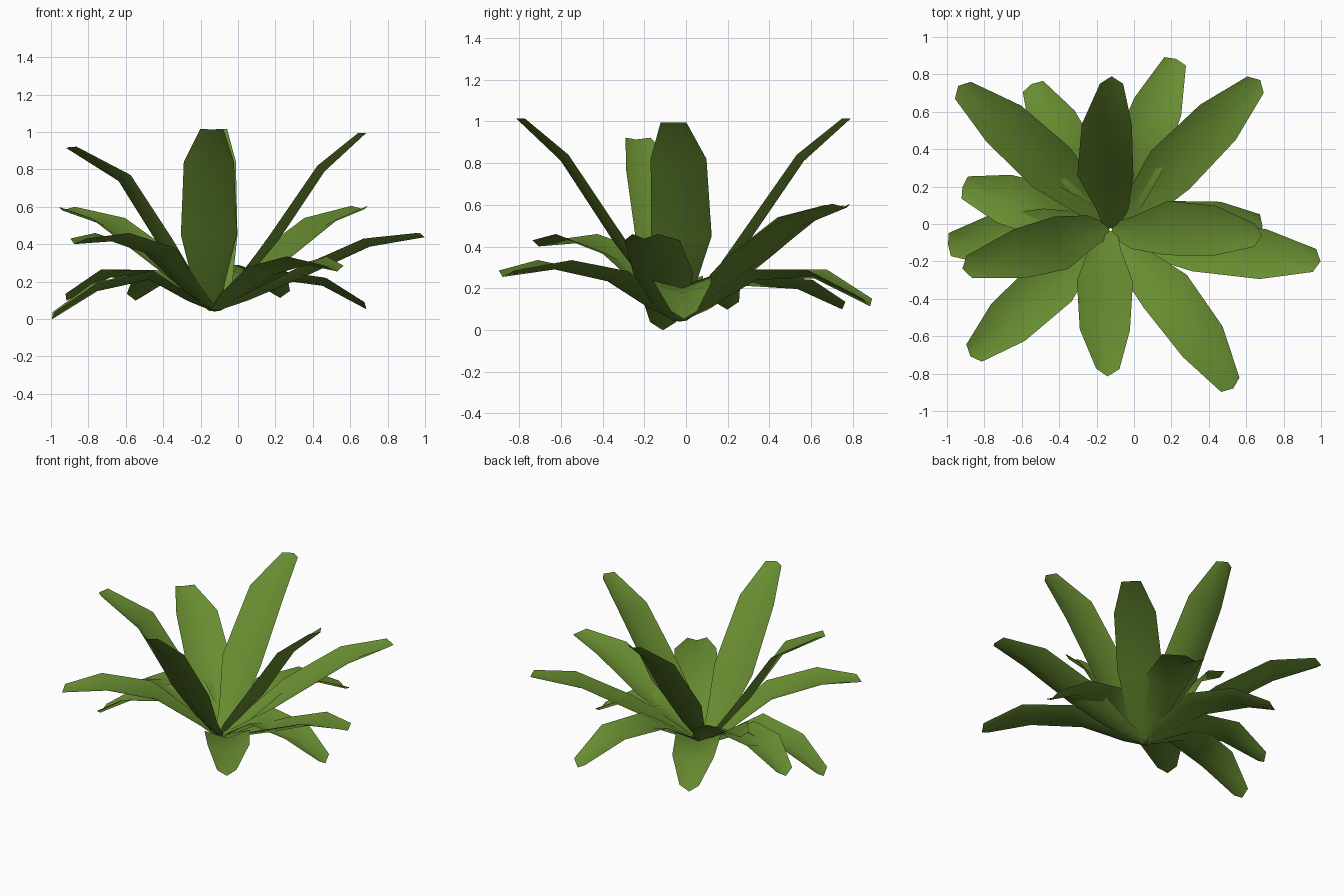
import bpy, bmesh
from mathutils import Vector

if "Cube" in bpy.data.objects:
    bpy.data.objects.remove(bpy.data.objects["Cube"])

green = bpy.data.materials.new("leaf green")
green.diffuse_color = (0.14, 0.27, 0.031, 1)
green.use_nodes = True
green.node_tree.nodes["Principled BSDF"].inputs["Base Color"].default_value = green.diffuse_color
CENTRE = Vector((-0.125, -0.03, 0))


def leaf(name, tip, z1, z2, f1, f2, shift=0.0, width=0.145):
    """V-folded blade: five cross-sections along an arching path, blunt pointed tip.
    shift moves the blade's middle to the left of its direction of growth."""
    tip = Vector(tip)
    flat = Vector((tip.x, tip.y, 0)) - CENTRE
    out = flat.normalized()
    side = Vector((-out.y, out.x, 0))
    base = CENTRE + out * 0.005 + Vector((0, 0, 0.045))
    first = CENTRE + flat * f1 + Vector((0, 0, z1)) + side * shift
    path = [base,
            base.lerp(first, 0.36) - side * 0.02,
            first,
            CENTRE + flat * f2 + Vector((0, 0, z2)) + side * shift * 0.8,
            tip]
    widths = (0.035, 0.085, width, 0.134, 0.062)
    folds = (0.005, 0.03, 0.05, 0.045, 0.026)
    bm = bmesh.new()
    rows = []
    for i, p in enumerate(path):
        along = (path[min(i + 1, 4)] - path[max(i - 1, 0)])
        along = (along - side * along.dot(side)).normalized()
        normal = along.cross(side).normalized()
        rib = p - normal * folds[i] + (along * 0.03 if i == 4 else Vector())
        rows.append([bm.verts.new(v) for v in
                     (p + side * widths[i], rib, p - side * widths[i])])
    for a, b in zip(rows, rows[1:]):
        for j in range(2):
            f = bm.faces.new((a[j], a[j + 1], b[j + 1], b[j]))
            f.smooth = True
    bm.normal_update()
    if sum(f.normal.z for f in bm.faces) < 0:
        bmesh.ops.reverse_faces(bm, faces=bm.faces[:])
    me = bpy.data.meshes.new(name)
    bm.to_mesh(me)
    bm.free()
    me.materials.append(green)
    bpy.context.collection.objects.link(bpy.data.objects.new(name, me))


# Upright inner leaves
leaf("inner_leaf_front", (-0.14, -0.775, 1.015), 0.45, 0.84, 0.37, 0.72, -0.025, 0.15)
leaf("inner_leaf_back", (-0.12, 0.75, 1.015), 0.45, 0.84, 0.37, 0.72, 0.03, 0.15)
leaf("inner_leaf_right", (0.645, -0.06, 0.995), 0.45, 0.82, 0.39, 0.72, 0.02)
leaf("inner_leaf_left", (-0.88, -0.23, 0.922), 0.43, 0.77, 0.35, 0.64)

# Spreading middle leaves
leaf("middle_leaf_back_left", (-0.915, 0.715, 0.60), 0.35, 0.54, 0.42, 0.74, -0.025)
leaf("middle_leaf_back_right", (0.65, 0.745, 0.605), 0.34, 0.54, 0.41, 0.74)
leaf("middle_leaf_front_left", (-0.855, -0.69, 0.43), 0.38, 0.46, 0.42, 0.75)
leaf("middle_leaf_right", (0.965, -0.195, 0.46), 0.27, 0.43, 0.42, 0.75, -0.01)
leaf("middle_leaf_front_right", (0.515, -0.86, 0.285), 0.28, 0.335, 0.42, 0.74, 0.03)

# Drooping outer leaves
leaf("outer_leaf_left", (-0.985, -0.11, 0.037), 0.26, 0.19, 0.40, 0.75)
leaf("outer_leaf_left_back", (-0.905, 0.195, 0.135), 0.26, 0.265, 0.40, 0.73)
leaf("outer_leaf_back_left", (-0.54, 0.735, 0.135), 0.26, 0.24, 0.40, 0.75)
leaf("outer_leaf_back", (0.22, 0.87, 0.15), 0.29, 0.29, 0.40, 0.73)
leaf("outer_leaf_right", (0.675, -0.01, 0.09), 0.26, 0.22, 0.40, 0.74)
